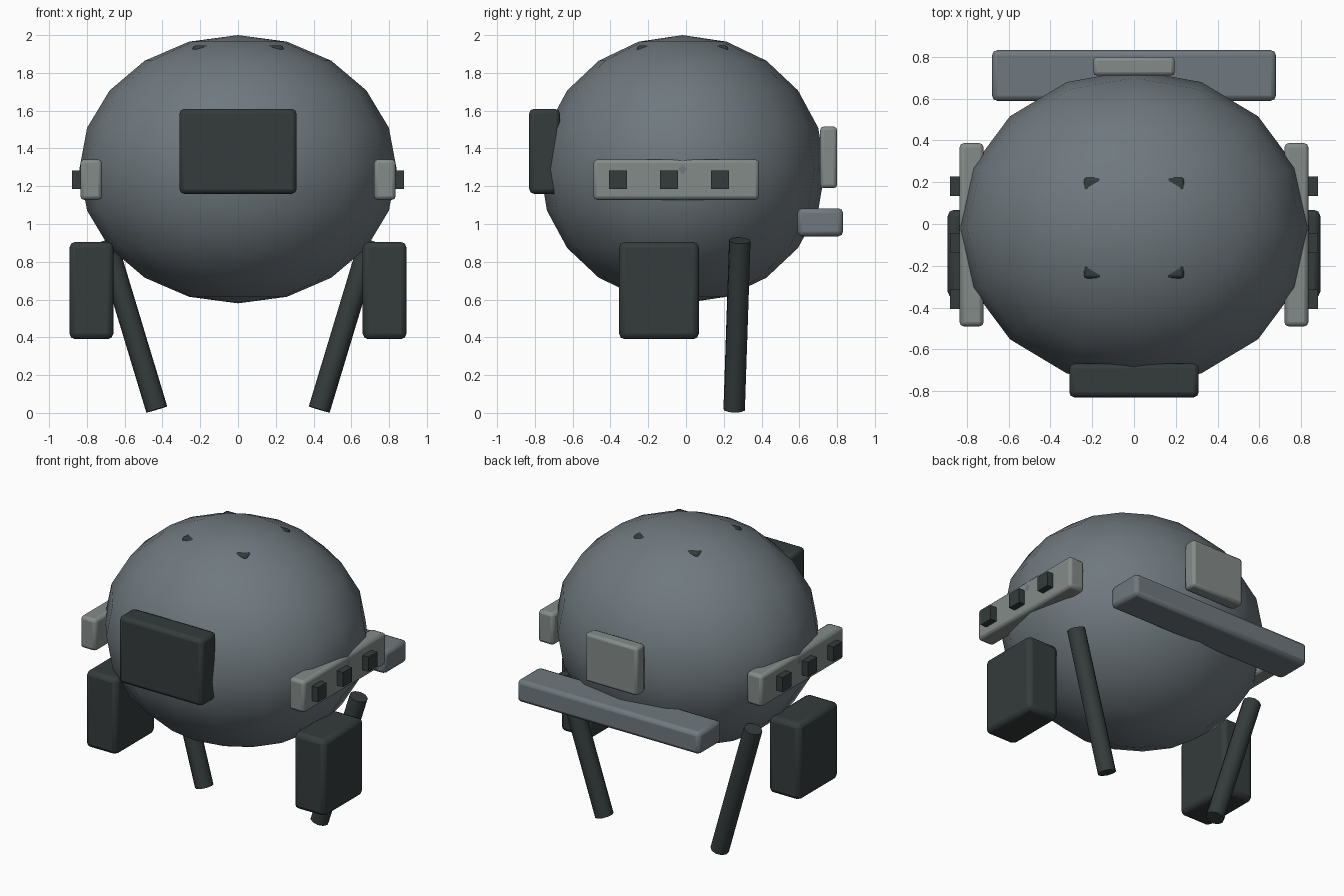
import bpy, math
from mathutils import Vector

if "Cube" in bpy.data.objects:
    bpy.data.objects.remove(bpy.data.objects["Cube"])


def material(name, rgb):
    m = bpy.data.materials.new(name)
    m.diffuse_color = (*rgb, 1)
    m.use_nodes = True
    m.node_tree.nodes["Principled BSDF"].inputs["Base Color"].default_value = m.diffuse_color
    return m


HULL = material("hull_grey", (0.16, 0.19, 0.21))
LIGHT = material("light_grey", (0.23, 0.26, 0.25))
DARK = material("dark_grey", (0.035, 0.045, 0.045))


def finish(name, mat, angle=30):
    ob = bpy.context.object
    ob.name = name
    ob.data.materials.append(mat)
    bpy.ops.object.shade_smooth_by_angle(angle=math.radians(angle))
    return ob


def box(name, lo, hi, mat, bevel=0.025):
    """Bevelled box spanning two opposite corners."""
    lo, hi = Vector(lo), Vector(hi)
    bpy.ops.mesh.primitive_cube_add(size=1, location=(lo + hi) / 2)
    bpy.context.object.scale = hi - lo
    bpy.ops.object.transform_apply(location=False, rotation=False, scale=True)
    ob = finish(name, mat)
    if bevel:
        b = ob.modifiers.new("bevel", 'BEVEL')
        b.width = bevel
        b.segments = 2
    return ob


def rod(name, a, b, radius, mat):
    a, b = Vector(a), Vector(b)
    bpy.ops.mesh.primitive_cylinder_add(
        vertices=10, radius=radius, depth=(b - a).length, location=(a + b) / 2,
        rotation=(b - a).to_track_quat('Z', 'Y').to_euler())
    return finish(name, mat, 40)


# Rounded hull
bpy.ops.mesh.primitive_uv_sphere_add(segments=16, ring_count=10, radius=1,
                                     location=(0, -0.018, 1.29))
bpy.context.object.scale = (0.84, 0.755, 0.71)
bpy.ops.object.transform_apply(location=False, rotation=False, scale=True)
finish("hull", HULL, 60)

# Roof hatch, only its corners break the surface
box("roof_hatch", (-0.24, -0.26, 1.87), (0.24, 0.223, 1.945), DARK, 0.015)

# Front window and rear fittings
box("front_window", (-0.31, -0.83, 1.16), (0.31, -0.668, 1.61), DARK)
box("rear_bar", (-0.68, 0.59, 0.935), (0.68, 0.832, 1.083), HULL)
box("rear_panel", (-0.195, 0.71, 1.19), (0.195, 0.80, 1.515), LIGHT, 0.018)

# Parts mirrored on both sides
for side, s in (("left", -1), ("right", 1)):
    box(f"{side}_rail", (min(s * .72, s * .835), -0.49, 1.128),
        (max(s * .72, s * .835), 0.387, 1.342), LIGHT, 0.02)
    for i, y in enumerate((-0.36, -0.09, 0.18)):
        box(f"{side}_lamp_{i + 1}", (min(s * .79, s * .88), y - .047, 1.186),
            (max(s * .79, s * .88), y + .047, 1.284), DARK, 0)
    box(f"{side}_pod", (min(s * .66, s * .892), -0.354, 0.39),
        (max(s * .66, s * .892), 0.068, 0.905), DARK, 0.03)
    rod(f"{side}_leg", (s * .43, 0.255, 0.018), (s * .70, 0.285, 0.912), 0.058, DARK)
